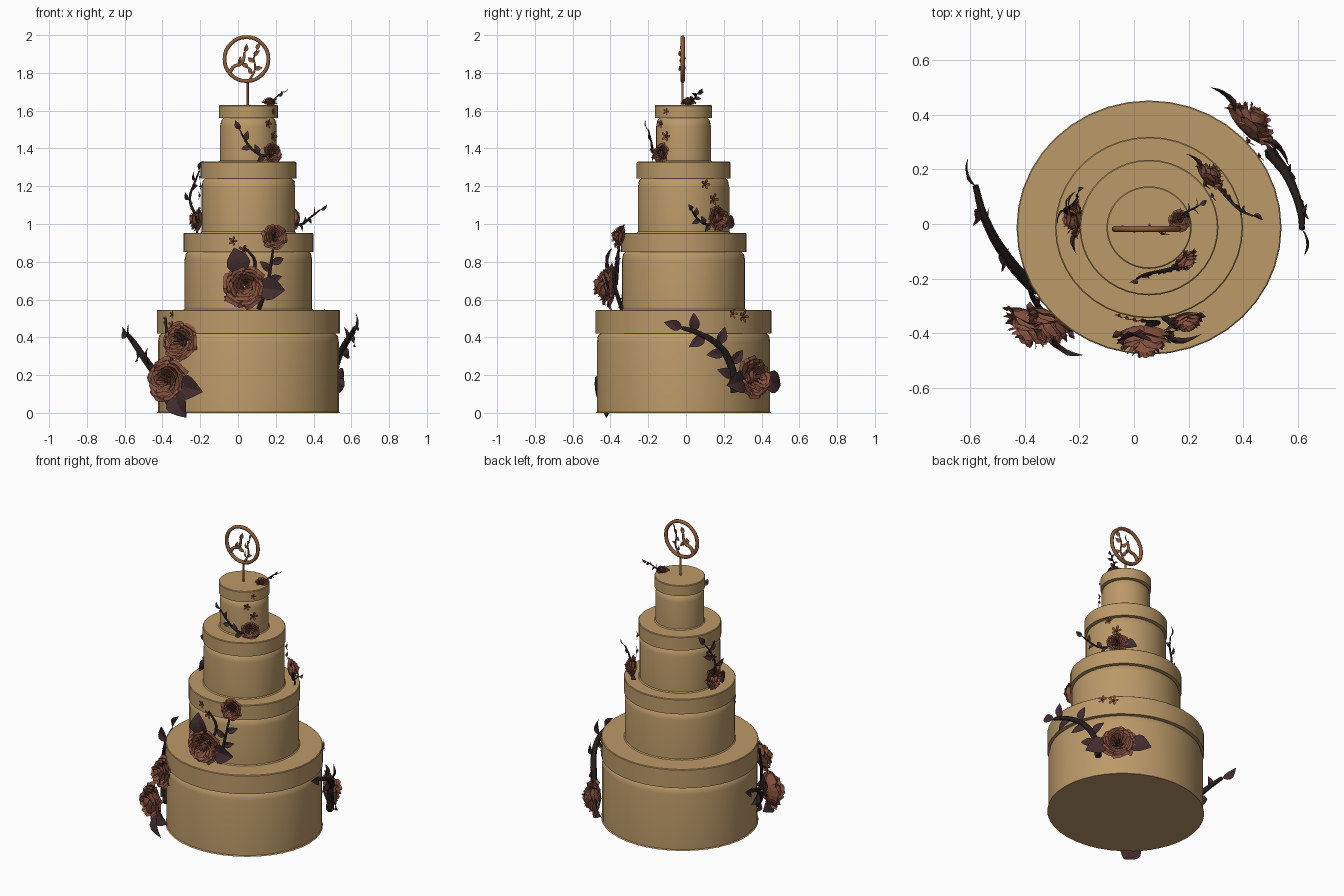
import bpy, bmesh, math, random
from math import sin, cos, pi, radians
from mathutils import Vector as V

if "Cube" in bpy.data.objects:
    bpy.data.objects.remove(bpy.data.objects["Cube"])

random.seed(4)
CX, CY = 0.055, -0.013
UP = V((0, 0, 1))


def mat(name, *c):
    m = bpy.data.materials.new(name)
    m.diffuse_color = (*c, 1)
    m.use_nodes = True
    m.node_tree.nodes["Principled BSDF"].inputs["Base Color"].default_value = m.diffuse_color
    return m


CAKE = mat("icing", .50, .32, .14)
ROSE = mat("petal", .25, .085, .05)
BUD = mat("small_bloom", .22, .06, .03)
LEAF = mat("leaf", .055, .025, .028)
STEM = mat("stem", .018, .012, .01)
COPPER = mat("copper", .27, .11, .045)


def make(bm, name, m):
    me = bpy.data.meshes.new(name)
    bm.to_mesh(me)
    bm.free()
    me.materials.append(m)
    o = bpy.data.objects.new(name, me)
    bpy.context.collection.objects.link(o)
    return o


def outward(p):
    return V((p[0] - CX, p[1] - CY, 0)).normalized()


# Cake tier: lathed profile, the body rounds in under a straight lid
def tier(name, rx, ry, z0, zg, z1, n=40):
    bm = bmesh.new()
    prof = [(0, z0), (-.006, z0 + .006), (-.006, zg - .045), (-.012, zg - .012),
            (-.024, zg), (0, zg), (0, z1 - .004), (-.004, z1)]
    rings = [[bm.verts.new((CX + (rx + d) * cos(2 * pi * k / n), CY + (ry + d) * sin(2 * pi * k / n), z))
              for k in range(n)] for d, z in prof]
    for a, b in zip(rings, rings[1:]):
        for k in range(n):
            bm.faces.new((a[k], a[(k + 1) % n], b[(k + 1) % n], b[k]))
    bm.faces.new(rings[0][::-1])
    bm.faces.new(rings[-1])
    o = make(bm, name, CAKE)
    bpy.ops.object.select_all(action='DESELECT')
    o.select_set(True)
    bpy.context.view_layer.objects.active = o
    bpy.ops.object.shade_smooth_by_angle(angle=radians(40))


# Rose: nested whorls of cupped petals with flared wavy rims
def rose(name, c, n, r):
    u = n.orthogonal().normalized()
    w = n.cross(u)
    bm = bmesh.new()
    for li in range(6):
        cnt, rad, top = min(2 + li, 6), .12 + .165 * li, .54 - .022 * li * li
        for p in range(cnt):
            a0 = 2 * pi * (p + random.uniform(-.12, .12)) / cnt + li * 1.1
            half = pi / cnt * 1.3
            tilt = random.uniform(-.06, .06)
            ph = random.random() * 6
            grid = []
            for j in range(5):
                t = j / 4
                row = []
                for i in range(7):
                    s = i / 3 - 1
                    rr = rad * (.35 + .65 * t ** .6) + .09 * t ** 4 + .03 * sin(ph + 5 * s) * t
                    h = -.5 + (top + .5 + tilt) * t - .16 * t * s * s - (.25 + .1 * li) * max(0, t - .8)
                    h += .03 * sin(ph + 7 * s) * t
                    a = a0 + s * half * (.75 + .25 * sin(pi * t))
                    rr *= 1 - .06 * s
                    row.append(bm.verts.new(c + r * (rr * (u * cos(a) + w * sin(a)) + n * h)))
                grid.append(row)
            for j in range(4):
                for i in range(6):
                    bm.faces.new((grid[j][i], grid[j][i + 1], grid[j + 1][i + 1], grid[j + 1][i]))
    make(bm, name, ROSE)


# Five-petal blossom lying on a tier side
def blossom(name, rad, deg, z, r):
    a = radians(deg)
    n = V((cos(a), sin(a), 0))
    c = V((CX, CY, z)) + n * (rad + .003)
    u = UP.cross(n)
    bm = bmesh.new()
    mid = bm.verts.new(c)
    for p in range(5):
        vs = []
        for i in range(5):
            d = (i - 2) * .23
            k, ang = 1.05 - abs(d) ** 2 * 2, p * 2 * pi / 5 + d
            vs.append(bm.verts.new(c + r * k * (u * cos(ang) + UP * sin(ang) + n * .35)))
        bm.faces.new([mid] + vs)
    core = bmesh.ops.create_icosphere(bm, subdivisions=1, radius=r * .3)["verts"]
    bmesh.ops.translate(bm, vec=c + n * r * .15, verts=core)
    make(bm, name, BUD)


# Folded oval leaf from base a to tip b
def leaf(name, a, b, wid, m=LEAF, face=None):
    d = b - a
    n = face or outward((a + b) / 2) + UP * .15
    side = d.cross(n).normalized()
    n = side.cross(d).normalized()
    bm = bmesh.new()
    rows = []
    for i in range(6):
        t = i / 5
        k = sin(pi * t ** .8) + .04
        p = a + d * t + n * (d.length * .12 * sin(pi * t))
        rows.append([bm.verts.new(p + side * wid / 2 * k * s + n * wid * .15 * k * abs(s)) for s in (-1, 0, 1)])
    for x, y in zip(rows, rows[1:]):
        for i in (0, 1):
            bm.faces.new((x[i], x[i + 1], y[i + 1], y[i]))
    make(bm, name, m)


# Tapered stem along a smooth path
def stem(name, pts, r, m=STEM, cyclic=False, taper=.7):
    cu = bpy.data.curves.new(name, 'CURVE')
    cu.dimensions = '3D'
    cu.bevel_depth, cu.bevel_resolution, cu.resolution_u = r, 1, 4
    cu.use_fill_caps = True
    sp = cu.splines.new('BEZIER')
    sp.bezier_points.add(len(pts) - 1)
    for i, (q, p) in enumerate(zip(sp.bezier_points, pts)):
        q.co, q.handle_left_type, q.handle_right_type = p, 'AUTO', 'AUTO'
        q.radius = 1 - taper * i / len(pts)
    sp.use_cyclic_u = cyclic
    cu.materials.append(m)
    bpy.context.collection.objects.link(bpy.data.objects.new(name, cu))


# Leaves alternate along a path, with one at the tip
def leafy(name, pts, length, m=LEAF, face=None, sign=1):
    pts = [V(p) for p in pts]
    for i in range(1, len(pts)):
        t = (pts[i] - pts[i - 1]).normalized()
        side = t.cross(face or outward(pts[i])).normalized()
        last = i == len(pts) - 1
        for s in ((0,) if last else (sign, -sign)):
            base = pts[i] if s == sign or last else pts[i].lerp(pts[i - 1], .45)
            tip = base + length * (t * (1 if last else .55) + side * s * .85)
            leaf(f"{name}_leaf_{i}_{s}", base, tip, length * .55, m, face)


# A rose with broad leaves fanned behind it at the given angles
def bloom(name, c, n, r, angles=()):
    c, n = V(c), V(n).normalized()
    rose(name, c, n, r)
    u = UP.cross(n).normalized()
    for a in angles:
        d = u * cos(radians(a)) + n.cross(u) * sin(radians(a))
        leaf(f"{name}_leaf_{a}", c + d * r * .6 - n * r * .3, c + d * r * 1.9 - n * r * .25, r * 1.1, LEAF, n)


def branch(name, r, length, *pts, sign=1):
    stem(name, pts, r)
    leafy(name, pts, length, sign=sign)


def scatter(name, rad, deg, z, step, size=.03, n=3):
    for i in range(n):
        blossom(f"{name}_{i}", rad, deg + (7, -7)[i % 2] * (.16 / rad) ** .5, z + step * i, size * (1 - .17 * i))


for i, t in enumerate([(.485, .465, 0, .42, .545), (.344, .332, .545, .853, .953),
                       (.254, .248, .953, 1.24, 1.33), (.156, .151, 1.33, 1.56, 1.63)]):
    tier(f"cake_tier_{i + 1}", *t)

# Lower left spray
bloom("left_low_rose", (-.385, -.385, .17), (-.55, -.84, 0), .118, (-15, -60))
bloom("left_high_rose", (-.315, -.375, .385), (-.5, -.84, .2), .1)
branch("left_low_branch", .024, .11, (-.36, -.24, .12), (-.46, -.13, .24), (-.55, .03, .37), (-.58, .14, .41))
stem("left_upright", [(-.33, -.33, .2), (-.37, -.27, .36), (-.385, -.23, .5)], .012)
scatter("left_low_blossom", .475, 209, .46, .03)

# Front spray on the second tier
bloom("front_rose", (.035, -.43, .67), (0, -1, .05), .112, (-5, 105))
bloom("front_small_rose", (.195, -.36, .935), (.15, -1, .25), .066)
branch("front_branch", .012, .075, (.11, -.34, .55), (.16, -.38, .7), (.175, -.37, .79), (.19, -.35, .9))
stem("front_twig", [(.05, -.37, .68), (.09, -.36, .8), (.03, -.355, .88)], .01)
scatter("front_low_blossom", .334, 256, .58, .025, .026, 2)
scatter("front_high_blossom", .334, 261, .86, .05, .03, 2)

# Lower right spray
bloom("right_low_rose", (.44, .375, .19), (.7, .7, .05), .108, (-12, 192))
branch("right_low_branch", .024, .1, (.5, .26, .11), (.52, .235, .26), (.565, .17, .36), (.61, .045, .43),
       (.615, -.02, .45))
scatter("right_low_blossom", .474, 37, .51, .015, .032, 2)

# Third tier sprays
bloom("left_rose", (-.225, .015, 1.02), (-1, 0, .1), .068, (-10,))
branch("left_branch", .008, .065, (-.215, .03, 1.03), (-.255, .05, 1.13), (-.225, .07, 1.23), (-.205, .1, 1.28))
scatter("left_blossom", .252, 172, 1.15, .05, .025)
bloom("back_rose", (.285, .18, 1.03), (.7, .7, .1), .066, (-15,))
branch("back_branch", .008, .05, (.3, .15, 1), (.34, .1, 1), (.39, .05, 1.04), (.435, .03, 1.075))
scatter("back_blossom", .251, 32, 1.13, .08, .032, 2)

# Top tier sprays
bloom("upper_rose", (.19, -.14, 1.375), (.6, -.8, .15), .055)
branch("upper_branch", .008, .055, (.17, -.155, 1.36), (.11, -.17, 1.37), (.04, -.185, 1.44), (.01, -.2, 1.5))
scatter("upper_blossom", .153, -42, 1.465, .065, .028)
bloom("top_rose", (.168, .012, 1.65), (.1, 0, 1), .04)
branch("top_branch", .005, .035, (.17, .02, 1.64), (.195, .045, 1.665), (.225, .06, 1.69), (.24, .07, 1.7))

# Topper: ring on a stick with leafy vines inside
TY = -.018
FRONT = V((0, -1, .1))
flat = lambda *xz: [V((x, TY, z)) for x, z in xz]
stem("topper_ring", flat(*[(.045 + .116 * cos(k * pi / 4), 1.873 + .116 * sin(k * pi / 4)) for k in range(8)]),
     .0115, COPPER, True, 0)
stem("topper_stick", flat((.052, 1.6), (.052, 1.76)), .007, COPPER, taper=.2)
vine = flat((-.045, 1.8), (-.02, 1.835), (.02, 1.85), (.035, 1.91))
twig = flat((.06, 1.76), (.09, 1.82), (.085, 1.89), (.1, 1.92))
stem("topper_vine", vine, .012, COPPER, taper=.5)
stem("topper_twig", twig, .007, COPPER)
leafy("topper_vine", vine[1:], .045, COPPER, FRONT + V((.6, 0, 0)))
leafy("topper_twig", twig, .045, COPPER, FRONT + V((-.6, 0, 0)))
